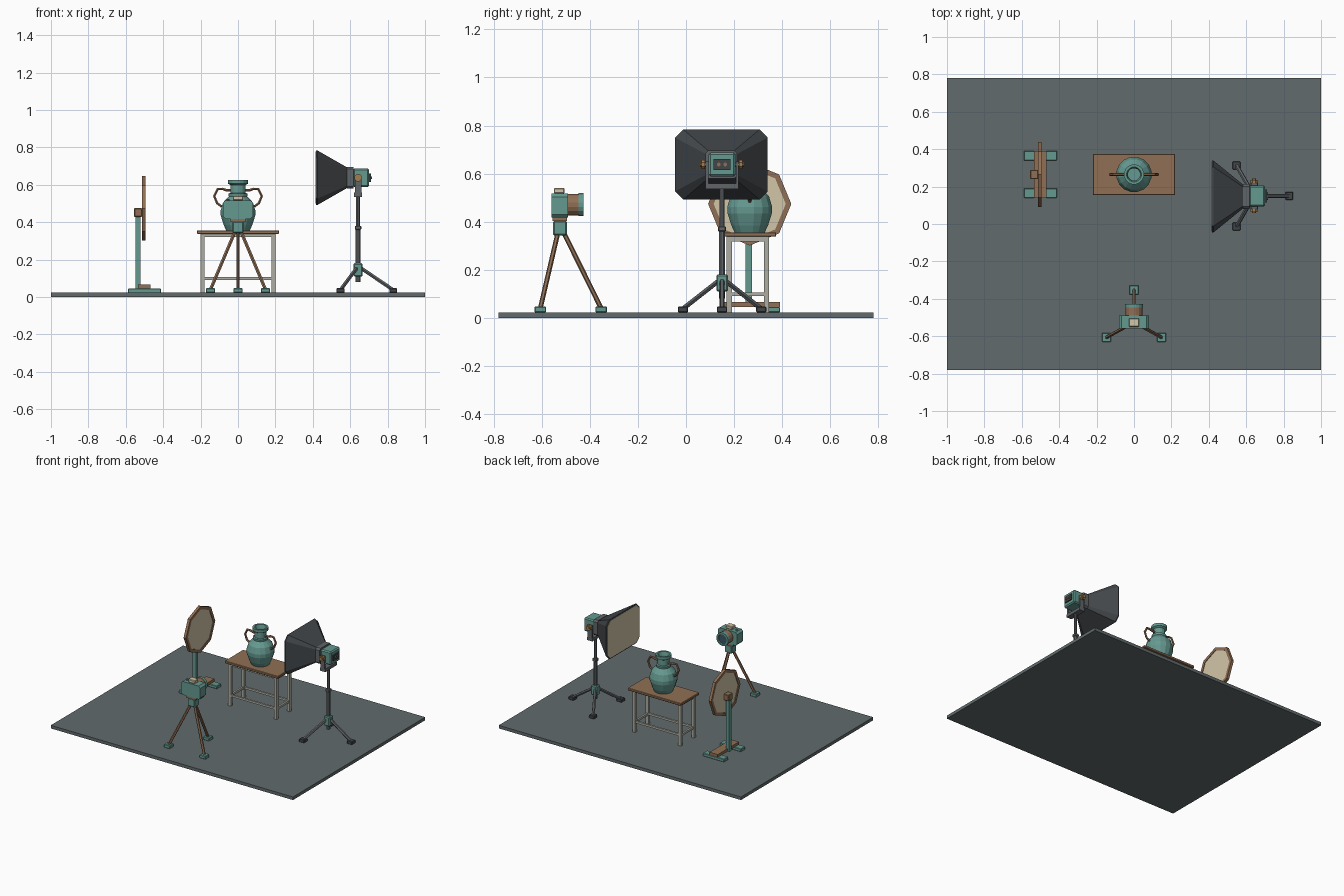
import bpy, bmesh
from math import sin, cos, pi, radians
from mathutils import Vector

if "Cube" in bpy.data.objects:
    bpy.data.objects.remove(bpy.data.objects["Cube"])


def material(name, r, g, b):
    m = bpy.data.materials.new(name)
    m.diffuse_color = (r, g, b, 1)
    m.use_nodes = True
    m.node_tree.nodes["Principled BSDF"].inputs["Base Color"].default_value = m.diffuse_color
    return m


TEAL = material("teal", 0.13, 0.32, 0.28)
BROWN = material("brown", 0.28, 0.16, 0.09)
GOLD = material("ochre", 0.36, 0.21, 0.08)
CREAM = material("cream", 0.65, 0.56, 0.39)
PALE = material("pale_grey", 0.42, 0.42, 0.37)
DARK = material("dark_grey", 0.055, 0.062, 0.068)
STEEL = material("steel", 0.12, 0.13, 0.14)
FLOOR = material("floor_grey", 0.12, 0.145, 0.15)
GLASS = material("lens_blue", 0.04, 0.09, 0.13)


def loft(name, rings, mat, cap=True, closed=False):
    """Skin matching rings of points."""
    bm = bmesh.new()
    vs = [[bm.verts.new(p) for p in ring] for ring in rings]
    pairs = list(zip(vs, vs[1:])) + ([(vs[-1], vs[0])] if closed else [])
    for a, b in pairs:
        for i in range(len(a)):
            j = (i + 1) % len(a)
            bm.faces.new((a[i], a[j], b[j], b[i]))
    if cap and not closed:
        bm.faces.new(vs[0])
        bm.faces.new(vs[-1])
    bmesh.ops.recalc_face_normals(bm, faces=bm.faces)
    me = bpy.data.meshes.new(name)
    bm.to_mesh(me)
    bm.free()
    me.materials.append(mat)
    ob = bpy.data.objects.new(name, me)
    bpy.context.collection.objects.link(ob)
    return ob


def box(name, x, y, z, mat, bevel=0):
    ob = loft(name, [[(x[0], y[0], h), (x[1], y[0], h), (x[1], y[1], h), (x[0], y[1], h)] for h in z], mat)
    if bevel:
        mod = ob.modifiers.new("edge", "BEVEL")
        mod.width, mod.segments = bevel, 1
    return ob


def block(name, c, size, mat, bevel=0):
    return box(name, *[(c[i] - size[i] / 2, c[i] + size[i] / 2) for i in range(3)], mat, bevel)


def sweep(name, pts, r, mat, n=8):
    """Round bar through a list of points."""
    pts = [Vector(p) for p in pts]
    rings = []
    for i, p in enumerate(pts):
        d = (pts[min(i + 1, len(pts) - 1)] - pts[max(i - 1, 0)]).normalized()
        u = d.cross(Vector((0, 1, 0)) if abs(d.y) < 0.9 else Vector((0, 0, 1))).normalized()
        v = d.cross(u)
        rings.append([p + r * (u * cos(2 * pi * (k + .5) / n) + v * sin(2 * pi * (k + .5) / n)) for k in range(n)])
    return loft(name, rings, mat)


def octagon(w, h, c):
    """Rectangle of half size w, h with cut corners."""
    return [(w, h - c), (w - c, h), (c - w, h), (-w, h - c), (-w, c - h), (c - w, -h), (w - c, -h), (w, c - h)]


# Floor
box("floor", (-1, 1), (-.78, .78), (0, .023), FLOOR)

# Table
box("table_top", (-.22, .22), (.155, .375), (.338, .356), BROWN, .003)
for s in (-1, 1):
    for yy in (.18, .335):
        block("table_leg", (s * .189, yy, .181), (.022, .022, .316), PALE)
    box("table_side_apron", (s * .189 - .007, s * .189 + .007), (.19, .325), (.318, .338), PALE)
    box("table_side_stretcher", (s * .189 - .007, s * .189 + .007), (.19, .325), (.09, .106), PALE)
for yy in (.18, .335):
    box("table_long_apron", (-.18, .18), (yy - .007, yy + .007), (.32, .338), PALE)
    box("table_long_stretcher", (-.18, .18), (yy - .007, yy + .007), (.092, .107), PALE)

# Vase: turned outline with open mouth, inner wall included
outline = [(.064, .356), (.078, .385), (.094, .435), (.095, .462), (.082, .505), (.05, .538), (.052, .553),
           (.041, .556), (.041, .598), (.054, .606), (.054, .627), (.04, .627), (.033, .6), (.033, .54)]
N = 16
loft("vase", [[(r * cos(2 * pi * (k + .5) / N), .265 + r * sin(2 * pi * (k + .5) / N), z) for k in range(N)]
              for r, z in outline], TEAL)
for s in (-1, 1):
    sweep("vase_handle", [(s * x, .265, z) for x, z in
                          ((.04, .571), (.062, .571), (.082, .578), (.108, .578), (.127, .54),
                           (.112, .502), (.09, .486), (.072, .49))], .0075, BROWN, 6)

# Camera tripod
cy = -.525
for x, y in ((0, -.353), (-.147, -.606), (.147, -.606)):
    sweep("tripod_leg", [(x * .08, cy + (y - cy) * .08, .36), (x, y, .04)], .010, BROWN, 6)
    block("tripod_foot", (x, y, .035), (.05, .048, .024), TEAL, .003)
block("tripod_hub", (0, cy, .373), (.06, .058, .062), TEAL, .006)
block("camera_mount", (0, cy, .411), (.082, .062, .018), BROWN)

# Camera, lens toward the vase
loft("camera_body", [[(x, y, .467 + z) for x, z in octagon(.08, .05, .014)] for y in (-.56, -.49)], TEAL)
box("camera_viewfinder", (-.028, .028), (-.55, -.505), (.517, .541), CREAM, .004)
sweep("shutter_button", [(-.053, -.525, .515), (-.053, -.525, .524)], .009, TEAL)
sweep("lens_barrel", [(0, -.49, .471), (0, -.447, .471)], .046, BROWN, 16)


def lens_ring(y, r):
    return [(r * cos(2 * pi * (k + .5) / 16), y, .471 + r * sin(2 * pi * (k + .5) / 16)) for k in range(16)]


loft("lens_ring", [lens_ring(*p) for p in ((-.447, .03), (-.447, .049), (-.427, .049), (-.427, .036))], TEAL, closed=True)
sweep("lens_glass", [(0, -.448, .471), (0, -.434, .471)], .037, GLASS, 16)

# Light stand
lx, ly = .642, .15
for a in (0, 120, 240):
    dx, dy = cos(radians(a)), sin(radians(a))
    sweep("stand_leg", [(lx + .015 * dx, ly + .015 * dy, .155), (lx + .188 * dx, ly + .188 * dy, .038)], .011, STEEL, 6)
    block("stand_foot", (lx + .188 * dx, ly + .188 * dy, .035), (.042, .042, .024), DARK, .003)
sweep("stand_lower_post", [(lx, ly, .08), (lx, ly, .365)], .014, STEEL)
sweep("stand_upper_post", [(lx, ly, .36), (lx, ly, .545)], .011, STEEL)
block("stand_hub", (lx, ly, .145), (.048, .048, .072), TEAL, .006)
block("stand_collar", (lx, ly, .37), (.034, .034, .022), STEEL, .004)

# Lamp yoke with tilt knobs
block("yoke_base", (lx, ly, .547), (.044, .138, .022), STEEL)
for s in (-1, 1):
    block("yoke_arm", (lx, ly + s * .063, .598), (.034, .012, .105), STEEL)
    sweep("yoke_knob", [(lx, ly + s * .05, .638), (lx, ly + s * .092, .638)], .012, GOLD)
    sweep("yoke_knob_grip", [(lx, ly + s * .07, .638), (lx, ly + s * .085, .638)], .021, GOLD)

# Lamp head
block("lamp_head", (.658, ly, .638), (.086, .112, .1), TEAL, .008)
block("lamp_back_panel", (.704, ly, .638), (.012, .07, .044), DARK)
for s in (-1, 1):
    sweep("lamp_dial", [(.705, ly + s * .014, .638), (.716, ly + s * .014, .638)], .008, BROWN)
sz = .638


def cone_ring(x, w, h, c):
    return [(x, ly - .003 + a, sz + b) for a, b in octagon(w, h, c)]


loft("softbox_ring", [cone_ring(x, .066, .058, .012) for x in (.583, .617)], STEEL)
loft("softbox_shell", [cone_ring(.585, .062, .054, .012), cone_ring(.424, .193, .146, .034),
                       cone_ring(.416, .193, .146, .034)], DARK)
loft("softbox_diffuser", [cone_ring(x, .186, .139, .032) for x in (.418, .414)], CREAM)

# Reflector stand
ry = .265
for s in (-1, 1):
    block("reflector_foot", (-.5, ry + s * .1, .034), (.176, .052, .023), TEAL, .003)
box("reflector_crossbar", (-.535, -.468), (.14, .39), (.045, .066), BROWN)
block("reflector_post", (-.535, ry - .003, .24), (.027, .027, .39), TEAL)
block("reflector_clamp", (-.534, ry, .452), (.042, .05, .046), BROWN, .003)


# Reflector disc: eight-sided frame and cream panel
def disc_ring(x, r):
    return [(x, ry + r * cos(k * pi / 4), .474 + r * sin(k * pi / 4)) for k in range(8)]


loft("reflector_frame", [disc_ring(*p) for p in ((-.514, .15), (-.514, .173), (-.494, .173), (-.494, .15))],
     BROWN, closed=True)
loft("reflector_panel", [disc_ring(-.51, .155), disc_ring(-.498, .155)], CREAM)
